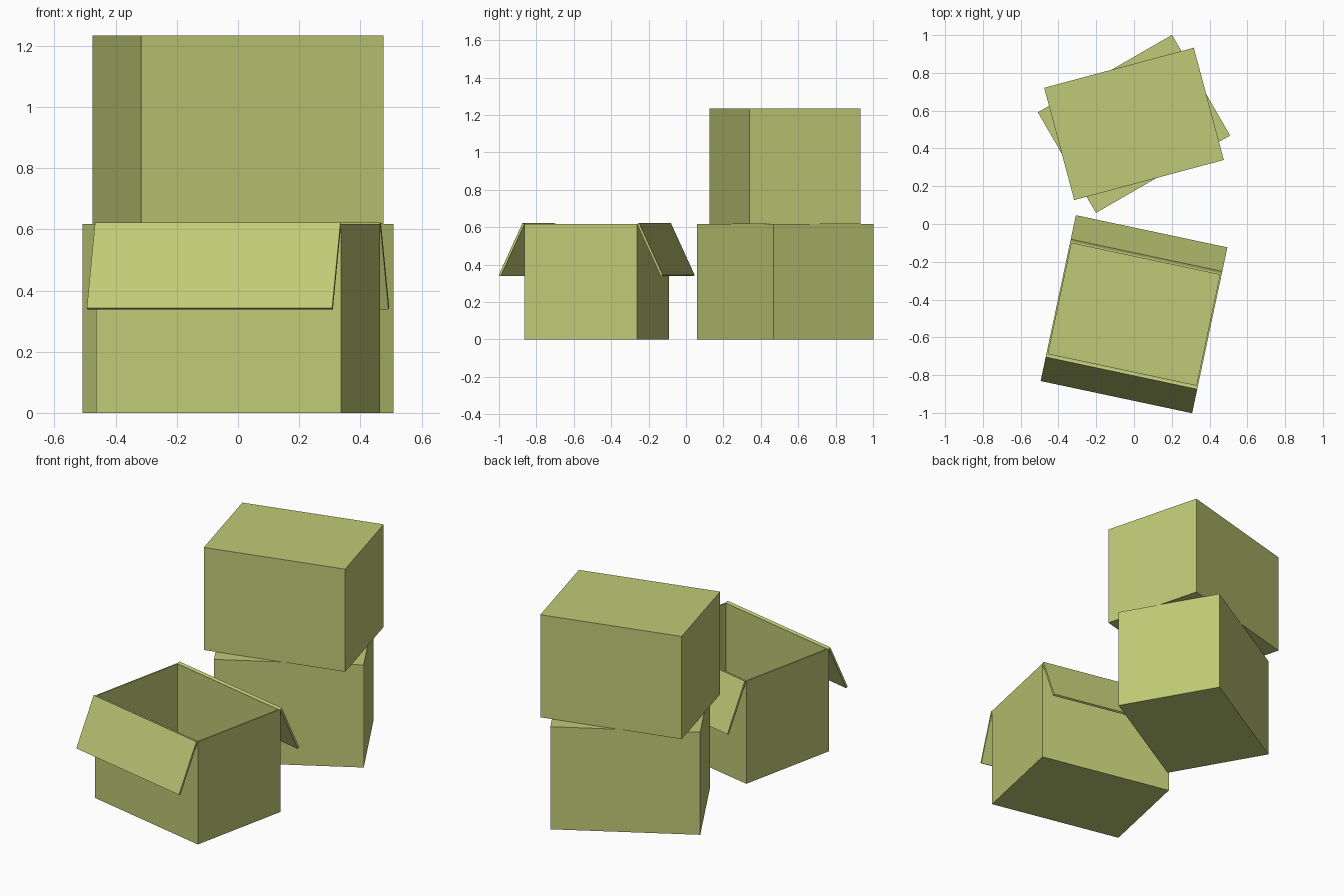
import bpy, bmesh
from math import radians
from mathutils import Matrix, Vector

if "Cube" in bpy.data.objects:
    bpy.data.objects.remove(bpy.data.objects["Cube"])

W, D, H = 0.82, 0.615, 0.617   # carton size
T = 0.0125                     # cardboard thickness
FLAP_TILT = radians(65)

card = bpy.data.materials.new("cardboard")
card.diffuse_color = (0.52, 0.59, 0.18, 1)
card.use_nodes = True
card.node_tree.nodes["Principled BSDF"].inputs["Base Color"].default_value = card.diffuse_color


def finish(name, bm, matrix):
    mesh = bpy.data.meshes.new(name)
    bmesh.ops.recalc_face_normals(bm, faces=bm.faces)
    bm.to_mesh(mesh)
    bm.free()
    mesh.materials.append(card)
    obj = bpy.data.objects.new(name, mesh)
    obj.matrix_world = matrix
    bpy.context.collection.objects.link(obj)
    return obj


def block(size, centre):
    bm = bmesh.new()
    bmesh.ops.create_cube(bm, size=1)
    bmesh.ops.scale(bm, vec=Vector(size), verts=bm.verts)
    bmesh.ops.translate(bm, vec=Vector(centre), verts=bm.verts)
    return bm


def placed(x, y, z, degrees):
    return Matrix.Translation((x, y, z)) @ Matrix.Rotation(radians(degrees), 4, 'Z')


# Two closed boxes stacked at the back
finish("lower_closed_box", block((W, D, H), (0, 0, H / 2)), placed(0, 0.53, 0, 30))
finish("upper_closed_box", block((W, D, H), (0, 0, H / 2)), placed(0, 0.53, H, 15))

# Open box: inset the top face and sink it to make the walls and floor
base = placed(0, -0.4775, 0, -12)
bm = block((W, D, H), (0, 0, H / 2))
top = max(bm.faces, key=lambda f: f.calc_center_median().z)
bmesh.ops.inset_region(bm, faces=[top], thickness=T)
inner = bmesh.ops.extrude_discrete_faces(bm, faces=[top])["faces"][0]
bmesh.ops.translate(bm, vec=(0, 0, T - H), verts=inner.verts)
finish("open_box", bm, base)

# Flaps folded down and outward from the front and back rims
for name, turn in (("front_flap", 0), ("back_flap", 180)):
    hinge = (Matrix.Rotation(radians(turn), 4, 'Z')
             @ Matrix.Translation((0, -D / 2, H))
             @ Matrix.Rotation(FLAP_TILT, 4, 'X'))
    flap = block((W, D / 2, T), (0, -D / 4, T / 2))
    finish(name, flap, base @ hinge)
